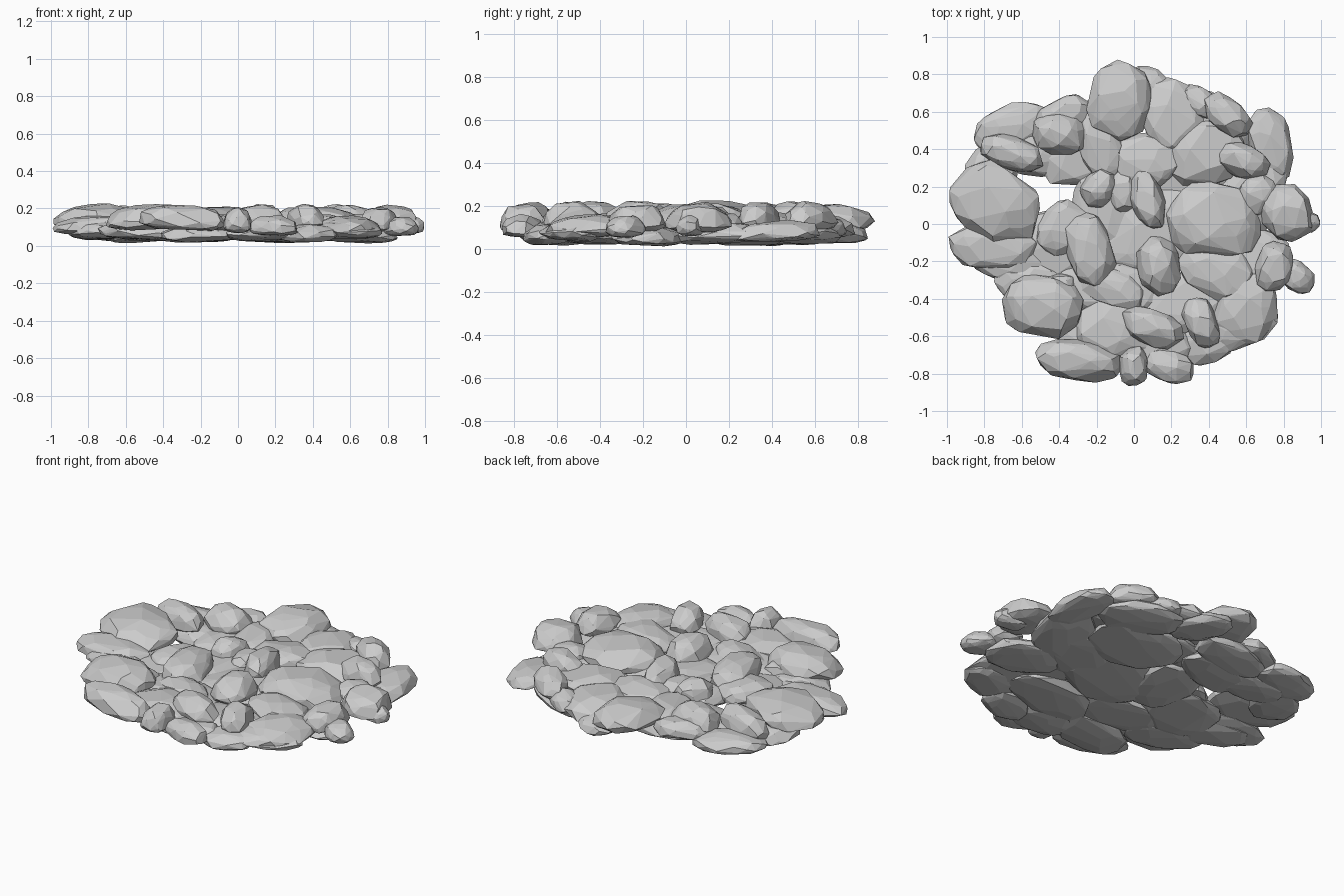
import bpy, bmesh, math, random
from mathutils import Vector, Matrix

random.seed(11)


def stone(name, x, y, rx, ry, angle, z, up, down):
    """Faceted cobble: hull of jittered points, domed above and flatter below."""
    bm = bmesh.new()
    n = 70
    rot = Matrix.Rotation(math.radians(angle), 4, 'Z')
    tilt = Matrix.Rotation(random.uniform(-.05, .05), 4, 'X') @ Matrix.Rotation(random.uniform(-.05, .05), 4, 'Y')
    for i in range(n):
        h = 1 - 2 * (i + .5) / n
        r = math.sqrt(1 - h * h) ** .75
        a = i * 2.39996 + random.uniform(-.25, .25)
        # slightly squared outline
        c, s = math.cos(a), math.sin(a)
        r *= (abs(c) ** 2.4 + abs(s) ** 2.4) ** (-1 / 2.4)
        j = random.uniform(.88, 1.05)
        p = Vector((rx * r * c * j, ry * r * s * j, h * j * (up if h > 0 else down)))
        bm.verts.new(tilt @ rot @ p + Vector((x, y, z)))
    bmesh.ops.convex_hull(bm, input=bm.verts)
    loose = [v for v in bm.verts if not v.link_faces]
    bmesh.ops.delete(bm, geom=loose, context='VERTS')
    # merge near-flat neighbours into larger chipped facets
    bmesh.ops.dissolve_limit(bm, angle_limit=math.radians(5), verts=bm.verts, edges=bm.edges)
    bmesh.ops.recalc_face_normals(bm, faces=bm.faces)
    me = bpy.data.meshes.new(name)
    bm.to_mesh(me)
    bm.free()
    ob = bpy.data.objects.new(name, me)
    bpy.context.collection.objects.link(ob)


# each stone: x, y, half length, half width, turn in degrees
top = [
    (-.07, .66, .21, .18, 75), (-.65, .38, .18, .09, -18), (-.40, .48, .15, .11, -10),
    (-.74, .11, .26, .20, -35), (-.30, -.73, .24, .11, -8), (-.48, -.44, .22, .17, -8),
    (.09, -.55, .18, .10, -20), (.36, -.53, .14, .09, 110), (.13, -.22, .16, .12, 95),
    (-.24, -.14, .21, .13, 105), (.07, .13, .17, .09, 105), (-.19, .19, .11, .09, 60),
    (.42, .02, .26, .21, -10), (.82, .06, .16, .14, 115), (.75, -.23, .14, .10, 80),
    (.58, .34, .15, .09, -20), (.50, .58, .15, .09, -40), (.00, -.76, .11, .08, 90),
]
middle = [
    (-.18, .42, .21, .12, 110), (-.75, -.12, .24, .13, -5), (-.10, -.55, .22, .17, 0),
    (.19, -.76, .14, .09, -15), (.60, -.45, .21, .17, 70), (.44, -.25, .21, .15, -25),
    (.38, .38, .22, .17, 15), (.20, .58, .21, .17, 115), (-.06, .17, .12, .08, 90),
    (-.40, -.34, .10, .08, 0), (.90, .02, .10, .06, -15), (.87, -.28, .11, .08, -40),
    (-.38, .58, .16, .10, 25), (-.38, -.02, .16, .13, 50), (.06, .34, .20, .15, 0),
    (.35, .65, .12, .08, -30), (-.12, -.34, .20, .11, -20), (.66, .16, .12, .10, 40),
]
bottom = [
    (-.65, .51, .21, .13, 22), (-.76, .28, .16, .14, 60), (.73, .42, .21, .12, 102),
    (-.16, -.34, .30, .16, -10), (.62, .14, .26, .17, 60), (.38, -.64, .16, .11, 15),
    (.58, -.53, .19, .13, 25), (-.42, -.12, .24, .20, 10), (-.68, -.19, .25, .12, -20),
    (-.27, .37, .24, .16, 20), (.12, -.05, .32, .24, 20), (.25, -.42, .28, .17, 10),
    (.10, .68, .18, .12, -60), (.42, .55, .24, .14, -25), (.64, -.18, .22, .17, -10),
    (.26, .30, .28, .22, 0), (-.16, .08, .18, .24, 0), (-.52, -.34, .24, .14, -20),
    (-.18, -.58, .24, .15, 5), (.12, -.65, .20, .13, 0), (-.24, .54, .26, .12, 10),
    (.42, .02, .26, .20, 30), (-.54, .38, .18, .13, -10),
]

# three loose layers: height of the rim, dome above, belly below
for layer, rows, z, up, down in (("top_stone", top, .112, .105, .035),
                                 ("middle_stone", middle, .095, .075, .035),
                                 ("bottom_stone", bottom, .062, .065, .035)):
    for i, (x, y, a, b, t) in enumerate(rows):
        stone(f"{layer}_{i + 1}", x, y, a, b, t, z + random.uniform(-.012, .012), up, down)
